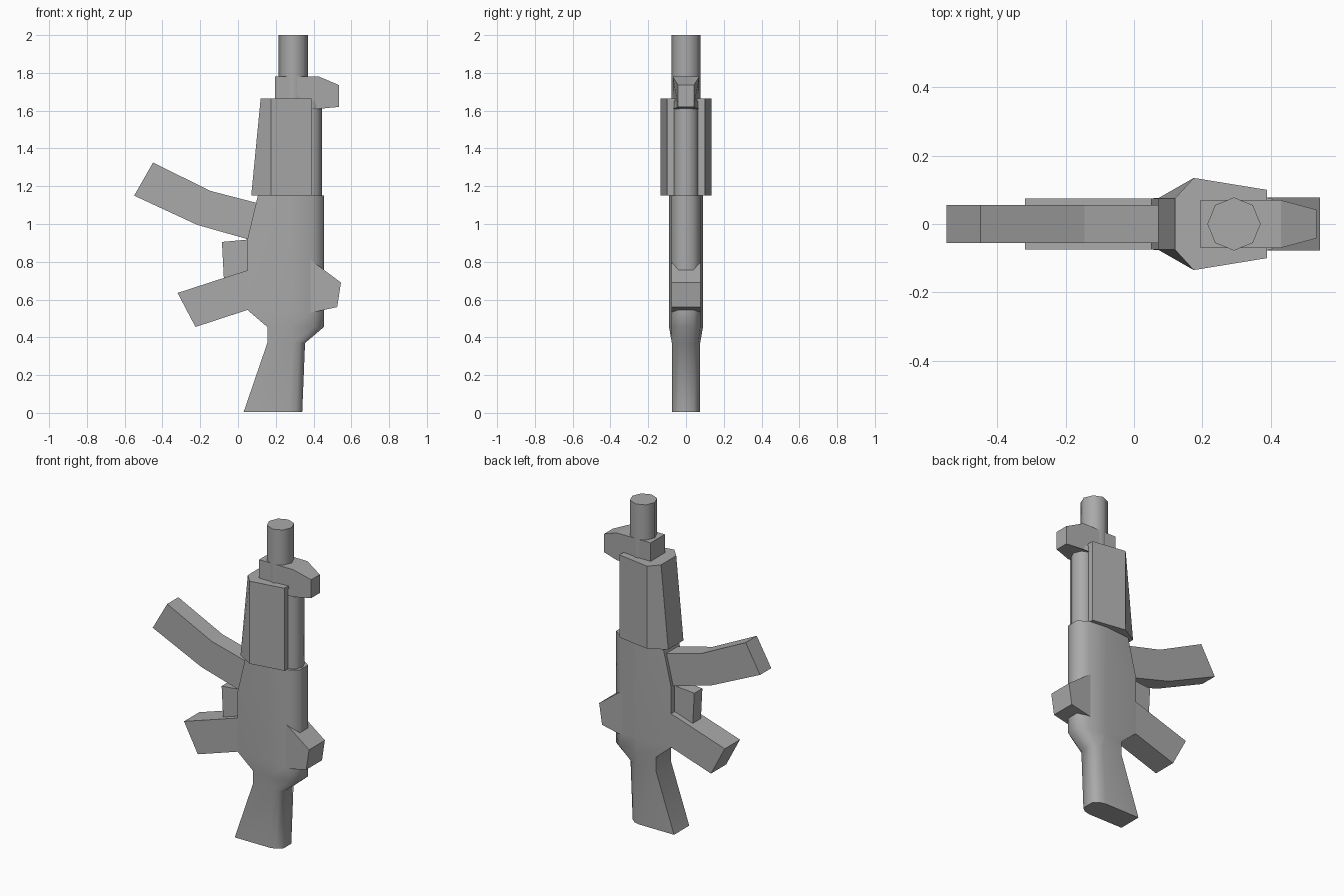
import bpy, bmesh, math

old = bpy.data.objects.get("Cube")
if old:
    bpy.data.objects.remove(old, do_unlink=True)

grey = bpy.data.materials.new("plain grey")
grey.use_nodes = True
COLOUR = (0.4, 0.4, 0.4, 1)
grey.diffuse_color = COLOUR
grey.node_tree.nodes["Principled BSDF"].inputs["Base Color"].default_value = COLOUR


def finish(name, bm, smooth=0):
    bmesh.ops.recalc_face_normals(bm, faces=bm.faces)
    mesh = bpy.data.meshes.new(name)
    bm.to_mesh(mesh)
    bm.free()
    mesh.materials.append(grey)
    ob = bpy.data.objects.new(name, mesh)
    bpy.context.collection.objects.link(ob)
    if smooth:
        bpy.ops.object.select_all(action='DESELECT')
        ob.select_set(True)
        bpy.context.view_layer.objects.active = ob
        bpy.ops.object.shade_smooth_by_angle(angle=math.radians(smooth))
    return ob


def loft(name, sections, smooth=0):
    """Stack mirrored sections: (z, [(x, half width), ...])."""
    bm = bmesh.new()
    rings = []
    for z, half in sections:
        ring = [(x, -w, z) for x, w in half] + [(x, w, z) for x, w in reversed(half)]
        rings.append([bm.verts.new(p) for p in ring])
    for a, b in zip(rings, rings[1:]):
        for i in range(len(a)):
            j = (i + 1) % len(a)
            bm.faces.new((a[i], a[j], b[j], b[i]))
    bm.faces.new(rings[0])
    bm.faces.new(rings[-1])
    return finish(name, bm, smooth)


def plate(name, outline, width, taper=None):
    """Side outline (x, z) extruded both ways; taper = (start x, end width)."""
    bm = bmesh.new()
    sides = []
    for s in (-1, 1):
        row = []
        for x, z in outline:
            w = taper[1] if taper and x > taper[0] else width
            row.append(bm.verts.new((x, s * w, z)))
        sides.append(row)
        bm.faces.new(row)
    a, b = sides
    for i in range(len(a)):
        j = (i + 1) % len(a)
        bm.faces.new((a[i], a[j], b[j], b[i]))
    return finish(name, bm)


def tube(name, x, radius, z0, z1):
    bm = bmesh.new()
    bmesh.ops.create_cone(bm, cap_ends=True, segments=8, radius1=radius,
                          radius2=radius, depth=z1 - z0)
    bmesh.ops.translate(bm, verts=bm.verts, vec=(x, 0, (z0 + z1) / 2))
    return finish(name, bm, 50)


# Receiver and shoulder stock in one piece
back = [(0.28, 0.09), (0.40, 0.076), (0.455, 0.04)]
loft("body_and_stock", [
    (0.005, [(0.03, 0.075), (0.27, 0.075), (0.31, 0.065), (0.34, 0.04)]),
    (0.37, [(0.155, 0.075), (0.29, 0.075), (0.325, 0.065), (0.355, 0.04)]),
    (0.455, [(0.155, 0.075)] + back),
    (0.545, [(0.05, 0.075)] + back),
    (0.92, [(0.05, 0.075)] + back),
    (1.15, [(0.105, 0.075)] + back),
], 60)

# Handguard, widest near its lower edge
loft("handguard", [
    (1.15, [(0.07, 0.075), (0.175, 0.135), (0.39, 0.10)]),
    (1.665, [(0.12, 0.075), (0.175, 0.135), (0.39, 0.10)]),
])

# Barrel and upper tube
tube("barrel", 0.293, 0.078, 1.6, 2.0)
tube("upper_tube", 0.378, 0.068, 1.1, 1.65)

# Magazine, grip and trigger block
plate("magazine", [(-0.45, 1.325), (-0.55, 1.15), (-0.215, 0.995), (0.05, 0.92),
                   (0.15, 0.92), (0.15, 1.10), (0.105, 1.11), (-0.145, 1.175)], 0.055)
plate("grip", [(-0.32, 0.635), (-0.225, 0.455), (0.05, 0.545), (0.1, 0.56),
               (0.1, 0.74), (0.05, 0.755)], 0.075)
plate("trigger_block", [(-0.085, 0.905), (-0.075, 0.715), (0.08, 0.74), (0.08, 0.92)], 0.04)

# Sights
plate("front_sight", [(0.195, 1.78), (0.195, 1.61), (0.43, 1.61), (0.535, 1.62),
                      (0.535, 1.735), (0.43, 1.78)], 0.07, (0.5, 0.042))
plate("rear_sight", [(0.385, 0.81), (0.385, 0.53), (0.525, 0.56), (0.545, 0.69)], 0.078)
